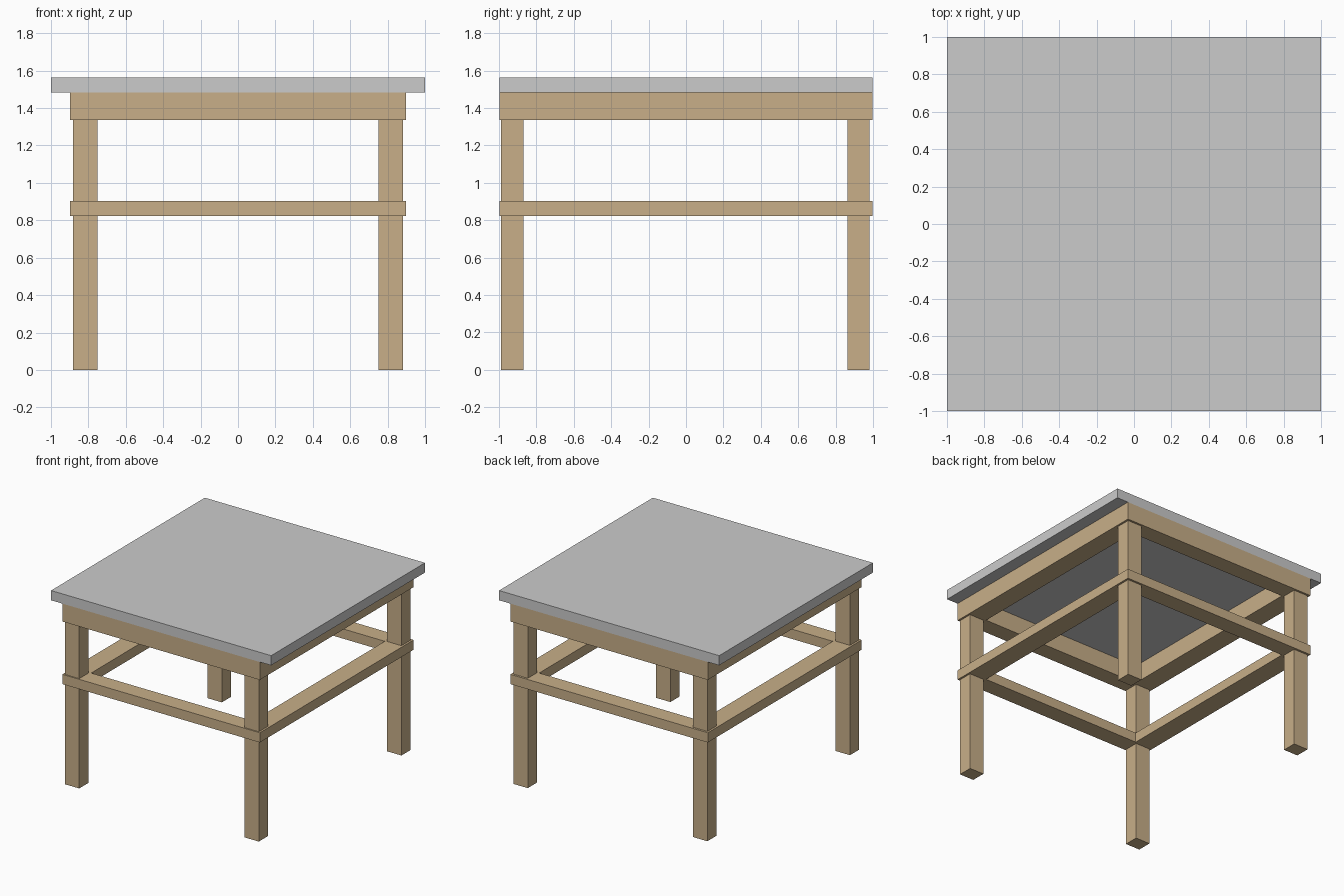
import bpy

if "Cube" in bpy.data.objects:
    bpy.data.objects.remove(bpy.data.objects["Cube"])

# Wood colour for the frame
wood = bpy.data.materials.new("wood")
wood.diffuse_color = (0.58, 0.43, 0.25, 1)
wood.use_nodes = True
wood.node_tree.nodes["Principled BSDF"].inputs["Base Color"].default_value = wood.diffuse_color


def box(name, x, y, z, mat=None):
    """Box from (min, max) ranges along each axis."""
    bpy.ops.mesh.primitive_cube_add(size=1, location=[(a + b) / 2 for a, b in (x, y, z)])
    ob = bpy.context.object
    ob.name = name
    ob.scale = [b - a for a, b in (x, y, z)]
    bpy.ops.object.transform_apply(location=False, rotation=False, scale=True)
    if mat:
        ob.data.materials.append(mat)
    return ob


W, D = 0.897, 0.998        # half width and depth of the frame
TX, TY = 0.162, 0.142      # rail thickness across x and across y
LEG_TOP, TOP = 1.483, 1.563


def rail_frame(name, z):
    """Four rails butted into a rectangular ring."""
    for s, side in ((-1, "front"), (1, "back")):
        box(f"{side}_{name}", (-W, W), sorted((s * D, s * (D - TY))), z, wood)
    for s, side in ((-1, "left"), (1, "right")):
        box(f"{side}_{name}", sorted((s * W, s * (W - TX))), (-D + TY, D - TY), z, wood)


# Table top
box("table_top", (-1, 1), (-D, D), (LEG_TOP, TOP))

# Apron under the top and stretchers around the legs
rail_frame("apron", (1.336, LEG_TOP))
rail_frame("stretcher", (0.822, 0.902))

# Legs, set just inside the outer faces of the rails
for sx, xn in ((-1, "left"), (1, "right")):
    for cy, yn in ((-0.929, "front"), (0.922, "back")):
        cx = sx * 0.816
        box(f"{yn}_{xn}_leg", (cx - 0.065, cx + 0.065), (cy - 0.059, cy + 0.059),
            (0, LEG_TOP - 0.01), wood)
